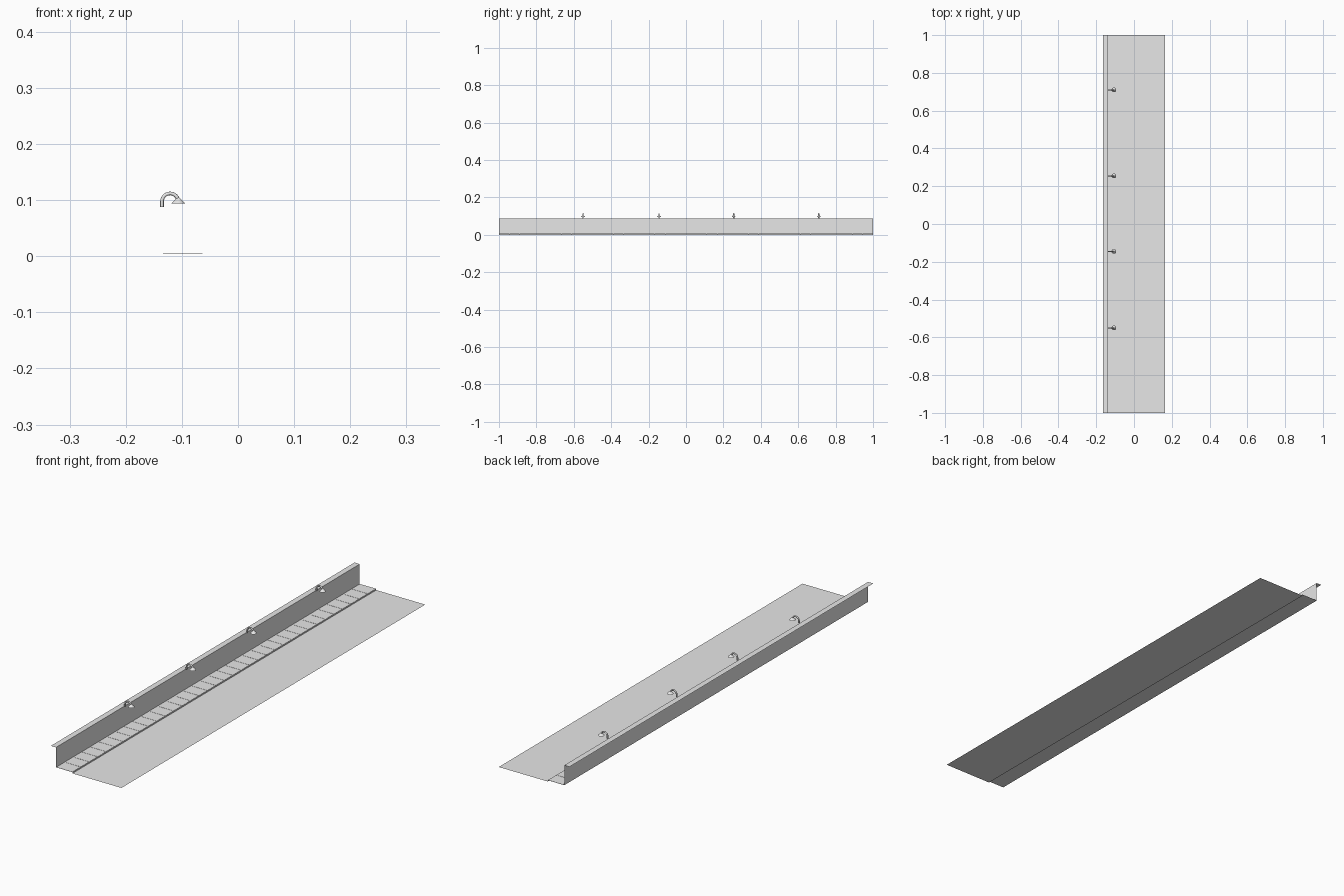
import bpy, bmesh, math

if "Cube" in bpy.data.objects:
    bpy.data.objects.remove(bpy.data.objects["Cube"])

grey = bpy.data.materials.new("light grey")
grey.diffuse_color = (0.8, 0.8, 0.8, 1)
grey.use_nodes = True
grey.node_tree.nodes["Principled BSDF"].inputs["Base Color"].default_value = grey.diffuse_color

WALL_X, KERB_X, EDGE = -0.139, -0.063, 0.163
WALK_Z, TOP_Z = 0.005, 0.088


def finish(name, bm):
    me = bpy.data.meshes.new(name)
    bm.to_mesh(me)
    bm.free()
    me.materials.append(grey)
    ob = bpy.data.objects.new(name, me)
    bpy.context.collection.objects.link(ob)
    return ob


def sheet(name, profile):
    """Open (x, z) profile swept along the whole street."""
    bm = bmesh.new()
    rows = [[bm.verts.new((x, y, z)) for x, z in profile] for y in (-1, 1)]
    for i in range(len(profile) - 1):
        bm.faces.new((rows[0][i], rows[0][i + 1], rows[1][i + 1], rows[1][i]))
    return finish(name, bm)


# Road, pavement with kerb, wall with its top ledge
sheet("road", [(KERB_X, 0), (EDGE, 0)])
sheet("pavement", [(WALL_X, WALK_Z), (KERB_X, WALK_Z), (KERB_X, 0)])
sheet("wall", [(-EDGE, TOP_Z), (WALL_X, TOP_Z), (WALL_X, WALK_Z)])

# Thin paving slabs with narrow joints
bm = bmesh.new()
N, T = 36, 0.0008
for i in range(N):
    y = -1 + (i + 0.5) * 2 / N
    r = bmesh.ops.create_cube(bm, size=1)
    bmesh.ops.scale(bm, vec=(0.070, 2 / N - 0.0012, T), verts=r["verts"])
    bmesh.ops.translate(bm, vec=(-0.0985, y, WALK_Z + T / 2), verts=r["verts"])
finish("paving_slabs", bm)


def lamp(y):
    # Curved pipe: short upright, then a half-circle arch
    cx, cz, r, t = -0.121, 0.0975, 0.0145, 0.0032
    path = [(cx - r, TOP_Z)]
    path += [(cx - r * math.cos(a), cz + r * math.sin(a))
             for a in (math.pi * k / 12 for k in range(13))]
    bm = bmesh.new()
    rings = []
    for k, (x, z) in enumerate(path):
        a = math.pi * max(k - 1, 0) / 12
        ring = []
        for s in range(10):
            b = 2 * math.pi * s / 10
            d = t * math.cos(b)
            ring.append(bm.verts.new((x - d * math.cos(a), y + t * math.sin(b),
                                      z + d * math.sin(a))))
        rings.append(ring)
    for p, q in zip(rings, rings[1:]):
        for s in range(10):
            bm.faces.new((p[s], p[s - 1], q[s - 1], q[s]))
    bm.faces.new(rings[0])
    bm.faces.new(rings[-1])
    # Conical shade
    c = bmesh.ops.create_cone(bm, cap_ends=True, segments=20, radius1=0.0125,
                              radius2=0.002, depth=0.011)
    bmesh.ops.translate(bm, vec=(cx + r, y, 0.0995), verts=c["verts"])
    bmesh.ops.recalc_face_normals(bm, faces=bm.faces[:])
    ob = finish("wall_lamp", bm)
    bpy.ops.object.select_all(action='DESELECT')
    ob.select_set(True)
    bpy.context.view_layer.objects.active = ob
    bpy.ops.object.shade_smooth_by_angle(angle=math.radians(40))


for y in (-0.55, -0.145, 0.255, 0.71):
    lamp(y)
